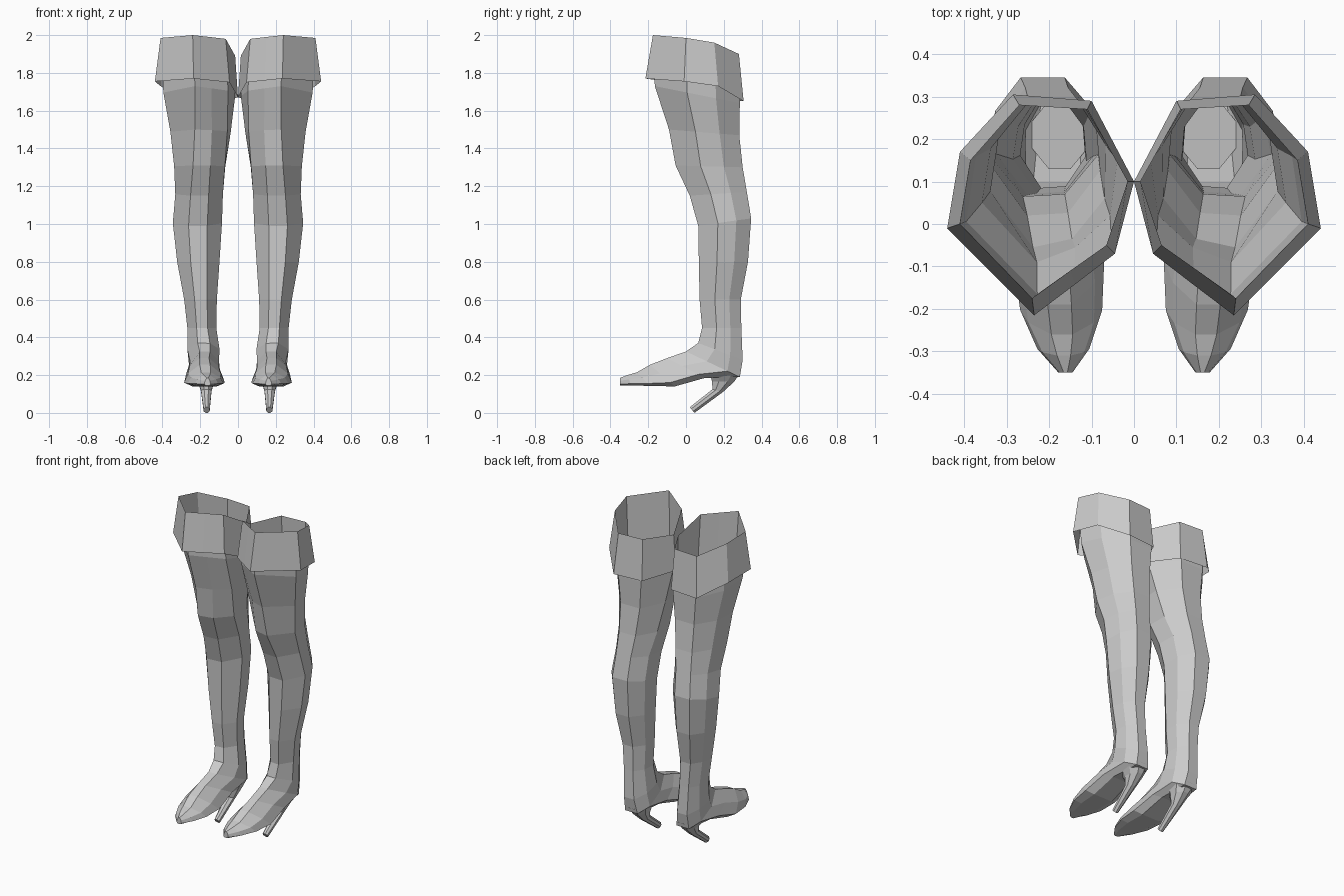
import bpy, bmesh

# Eight-sided section shapes: (u across the width, v from front/top to back/sole)
THIGH = [(.56, 0), (1, .38), (.94, .72), (.66, 1), (.25, 1), (0, .6), (.1, .27), (.33, .13)]
CALF = [(.68, 0), (1, .37), (.93, .72), (.70, 1), (.30, 1), (.04, .72), (0, .35), (.30, .02)]
FOOT = [(.62, 0), (.90, .4), (1, .82), (.80, 1), (.20, 1), (0, .82), (.10, .4), (.36, 0)]
HEEL = [(.7, 0), (1, .3), (1, .7), (.7, 1), (.3, 1), (0, .7), (0, .3), (.3, 0)]


def blend(a, b, t):
    return [(p[0] + (q[0] - p[0]) * t, p[1] + (q[1] - p[1]) * t) for p, q in zip(a, b)]


def section(shape, yf, zf, yb, zb, x0, x1):
    """Place a section on the tilted line from (yf, zf) to (yb, zb)."""
    return [(x0 + (x1 - x0) * u, yf + (yb - yf) * v, zf + (zb - zf) * v) for u, v in shape]


def loft(name, rings, cap_start=False, cap_end=False):
    """Skin the rings, flat shaded, and mirror to the other boot."""
    bm = bmesh.new()
    loops = [[bm.verts.new(p) for p in r] for r in rings]
    for a, b in zip(loops, loops[1:]):
        n = len(a)
        for i in range(n):
            j = (i + 1) % n
            bm.faces.new((a[i], a[j], b[j], b[i]))
    if cap_start:
        bm.faces.new(loops[0])
    if cap_end:
        bm.faces.new(loops[-1])
    bmesh.ops.recalc_face_normals(bm, faces=bm.faces)
    me = bpy.data.meshes.new(name)
    bm.to_mesh(me)
    bm.free()
    ob = bpy.data.objects.new(name, me)
    bpy.context.collection.objects.link(ob)
    mod = ob.modifiers.new("mirror", 'MIRROR')
    mod.use_mirror_merge = False
    return ob


# Turned-down cuff: top rim and flared lower edge
rim = [(.24, -.175, 2.0), (.41, 0, 1.985), (.385, .15, 1.96), (.27, .28, 1.9),
       (.11, .27, 1.9), (.015, .10, 1.89), (.065, -.05, 1.98), (.15, -.11, 1.99)]
hem = [(.235, -.215, 1.77), (.44, -.01, 1.755), (.41, .17, 1.73), (.285, .305, 1.65),
       (.10, .29, 1.65), (0, .10, 1.67), (.045, -.07, 1.75), (.14, -.143, 1.76)]
loft("cuff", [rim, hem])

# Shaft: front y, front z, back y, back z, inner x, outer x
shaft = [
    (-.165, 1.73, .285, 1.64, .015, .395),
    (-.09, 1.50, .282, 1.47, .035, .358),
    (-.055, 1.31, .300, 1.30, .060, .338),
    (.02, 1.15, .322, 1.17, .080, .332),
    (.065, .99, .345, 1.03, .085, .345),
    (.068, .80, .328, .80, .098, .322),
    (.072, .60, .290, .60, .112, .285),
    (.085, .45, .293, .45, .115, .268),
    (.065, .37, .300, .28, .098, .268),
]
# Foot: the sections swing round the ankle to face the toe
foot = [
    (.00, .325, .285, .190, .092, .262),
    (-.10, .29, .10, .185, .085, .275),
    (-.19, .255, -.06, .140, .070, .285),
    (-.26, .215, -.19, .143, .075, .268),
    (-.31, .20, -.29, .145, .105, .228),
    (-.35, .185, -.35, .145, .145, .178),
]
rings = [rim]
for i, r in enumerate(shaft):
    rings.append(section(blend(THIGH, CALF, min(1, i / 3)), *r))
for i, r in enumerate(foot):
    rings.append(section(blend(CALF, FOOT, min(1, (i + 1) / 2)), *r))
loft("boot_shaft_and_foot", rings, cap_end=True)

# Thin forward-raked heel
heel = [
    (.13, .195, .29, .215, .110, .240),
    (.138, .165, .255, .165, .125, .212),
    (.14, .125, .195, .11, .140, .196),
    (.02, .03, .045, .0, .150, .182),
]
loft("heel", [section(HEEL, *r) for r in heel], cap_start=True, cap_end=True)
